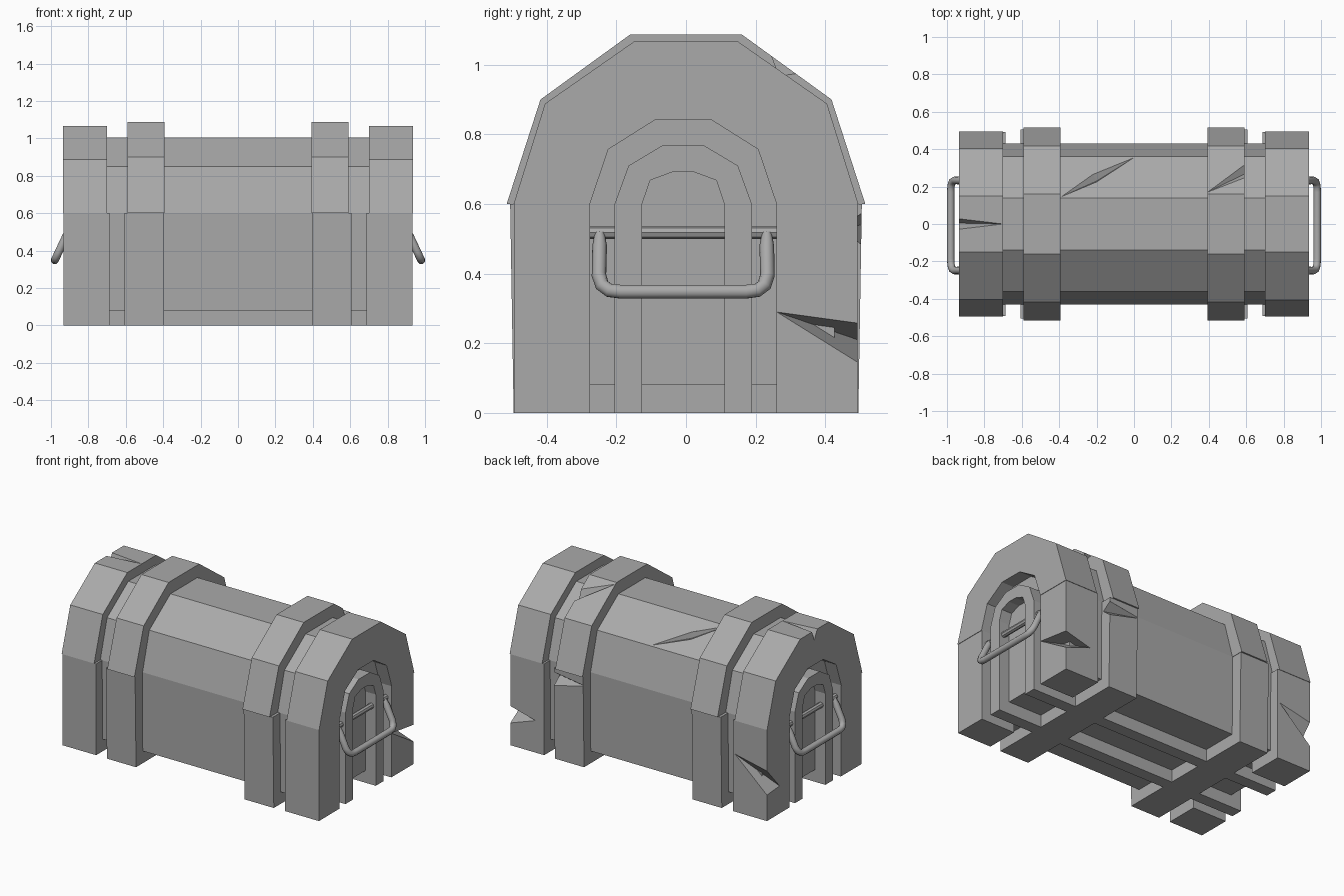
import bpy, bmesh
from mathutils import Vector

if "Cube" in bpy.data.objects:
    bpy.data.objects.remove(bpy.data.objects["Cube"], do_unlink=True)

GREY = 0.4
grey = bpy.data.materials.new("plain grey")
grey.use_nodes = True
grey.diffuse_color = (GREY, GREY, GREY, 1)
grey.node_tree.nodes["Principled BSDF"].inputs["Base Color"].default_value = (GREY, GREY, GREY, 1)

SEAM = 0.6      # height where the lid meets the base
MID = -0.008    # centre line of the end arches


def add_object(name, bm):
    bmesh.ops.recalc_face_normals(bm, faces=bm.faces)
    mesh = bpy.data.meshes.new(name)
    bm.to_mesh(mesh)
    bm.free()
    mesh.materials.append(grey)
    ob = bpy.data.objects.new(name, mesh)
    bpy.context.collection.objects.link(ob)
    return ob


def prism(name, profile, x0, x1):
    """Extrude a (y, z) outline along x."""
    bm = bmesh.new()
    face = bm.faces.new([bm.verts.new((x0, y, z)) for y, z in profile])
    ext = bmesh.ops.extrude_face_region(bm, geom=[face])
    moved = [v for v in ext["geom"] if isinstance(v, bmesh.types.BMVert)]
    bmesh.ops.translate(bm, verts=moved, vec=(x1 - x0, 0, 0))
    return add_object(name, bm)


def mirrored(half, centre=0.0):
    """Full outline from its +y half, listed bottom to top."""
    return [(centre + y, z) for y, z in half] + [(centre - y, z) for y, z in reversed(half)]


def rect(y0, y1, z0, z1):
    return [(y0, z0), (y1, z0), (y1, z1), (y0, z1)]


def span(side, a, b):
    return sorted((side * a, side * b))


def apply_modifiers(ob):
    deps = bpy.context.evaluated_depsgraph_get()
    mesh = bpy.data.meshes.new_from_object(ob.evaluated_get(deps))
    ob.modifiers.clear()
    ob.data = mesh


def gouge(target, outward, *points):
    """Chip a target with the hull of some points and a peak outside it."""
    pts = [Vector(p) for p in points]
    peak = sum(pts[:-1], Vector()) / (len(pts) - 1) + Vector(outward)
    bm = bmesh.new()
    for p in pts + [peak]:
        bm.verts.new(p)
    bmesh.ops.convex_hull(bm, input=bm.verts)
    cutter = add_object("chip_cutter", bm)
    cutter.hide_render = True
    mod = target.modifiers.new("chip", "BOOLEAN")
    mod.operation, mod.solver, mod.object = "DIFFERENCE", "EXACT", cutter
    apply_modifiers(target)
    bpy.data.objects.remove(cutter, do_unlink=True)


# Main body, recessed behind the bands and end caps
prism("chest_body", mirrored([(0.425, 0.08), (0.43, SEAM), (0.36, 0.85), (0.14, 1.005)]), -0.85, 0.85)
body = bpy.data.objects["chest_body"]

# Runners under the body, joining the end arches
for side, label in ((1, "back"), (-1, "front")):
    y0, y1 = span(side, 0.118, 0.197)
    prism(f"{label}_runner", rect(MID + y0, MID + y1, 0, 0.12), -0.9, 0.9)

lid_shell = [(0.495, SEAM), (0.405, 0.888), (0.15, 1.066)]
opening = [(0.268, SEAM), (0.215, 0.757), (0.08, 0.842)]
rib_outer = [(0.197, 0), (0.197, SEAM), (0.157, 0.71), (0.06, 0.768)]
rib_inner = [(0.118, 0), (0.118, SEAM), (0.095, 0.668), (0.03, 0.692)]
band_lid_shape = [(0.515, SEAM), (0.418, 0.9), (0.16, 1.087)]
parts = {}

for side, label in ((1, "left"), (-1, "right")):
    # Arched lid cap and the two corner posts below it
    cap = mirrored(lid_shell) + mirrored(opening, MID)[::-1]
    parts[label, "cap"] = prism(f"{label}_lid_cap", cap, *span(side, 0.7, 0.936))
    for back, where in ((1, "back"), (-1, "front")):
        inner = MID + back * 0.268
        parts[label, where] = prism(f"{label}_{where}_post",
                                    rect(*sorted((inner, back * 0.492)), 0, SEAM),
                                    *span(side, 0.687, 0.933))
    # Raised arch on the end wall
    prism(f"{label}_end_arch", mirrored(rib_outer, MID) + mirrored(rib_inner, MID)[::-1],
          *span(side, 0.8, 0.925))
    # Strap band: lid part and base part
    parts[label, "band"] = prism(f"{label}_lid_band", mirrored(band_lid_shape), *span(side, 0.393, 0.59))
    parts[label, "strap"] = prism(f"{label}_base_band", mirrored([(0.495, 0), (0.505, SEAM)]),
                                  *span(side, 0.395, 0.607))

    # Hinge bar for the handle
    bm = bmesh.new()
    bmesh.ops.create_cone(bm, cap_ends=True, segments=8, radius1=0.018, radius2=0.018, depth=0.535)
    bar = add_object(f"{label}_handle_bar", bm)
    bar.rotation_euler.x = 1.5708
    bar.location = (side * 0.893, MID, 0.518)

    # Swinging handle
    arc = [(0.24, 0.515), (0.24, 0.48), (0.242, 0.395), (0.233, 0.367), (0.213, 0.352), (0.18, 0.348)]
    path = mirrored(arc, MID)
    curve = bpy.data.curves.new(f"{label}_handle", "CURVE")
    curve.dimensions = "3D"
    curve.bevel_depth = 0.021
    curve.bevel_resolution = 2
    curve.use_fill_caps = True
    spline = curve.splines.new("POLY")
    spline.points.add(len(path) - 1)
    for point, (y, z) in zip(spline.points, path):
        point.co = (side * (0.9 + (0.518 - z) * 0.47), y, z, 1)
        point.radius = 0.7 if z > 0.5 else 1
    temp = bpy.data.objects.new("handle_path", curve)
    bpy.context.collection.objects.link(temp)
    mesh = bpy.data.meshes.new_from_object(temp.evaluated_get(bpy.context.evaluated_depsgraph_get()))
    bpy.data.objects.remove(temp, do_unlink=True)
    mesh.materials.clear()
    mesh.materials.append(grey)
    mesh.shade_smooth()
    handle = bpy.data.objects.new(f"{label}_handle", mesh)
    bpy.context.collection.objects.link(handle)

# Battle damage: chips and splits in the wood
gouge(parts["left", "back"], (0.1, 0.1, 0),
      (0.934, 0.26, 0.29), (0.934, 0.493, 0.258), (0.934, 0.493, 0.145),
      (0.75, 0.493, 0.21), (0.86, 0.455, 0.21))
gouge(parts["right", "back"], (-0.1, 0.1, 0),
      (-0.70, 0.493, 0.38), (-0.934, 0.493, 0.33), (-0.934, 0.493, 0.17),
      (-0.934, 0.36, 0.18), (-0.89, 0.44, 0.22))
gouge(parts["left", "strap"], (0, 0.08, 0),
      (0.38, 0.504, 0.54), (0.62, 0.504, 0.575), (0.62, 0.504, 0.48), (0.62, 0.44, 0.53))
gouge(parts["left", "band"], (0, 0.06, 0.08),
      (0.393, 0.17, 1.08), (0.6, 0.25, 1.023), (0.6, 0.325, 0.969), (0.6, 0.272, 0.962))
gouge(parts["right", "cap"], (0, 0, 0.1),
      (-0.70, 0, 1.066), (-0.95, 0.03, 1.067), (-0.95, -0.03, 1.067), (-0.95, 0.005, 1.0))
gouge(body, (0, 0.06, 0.08),
      (-0.39, 0.145, 1.002), (0, 0.355, 0.854), (-0.22, 0.265, 0.917), (-0.2, 0.225, 0.945),
      (-0.2, 0.23, 0.905))
